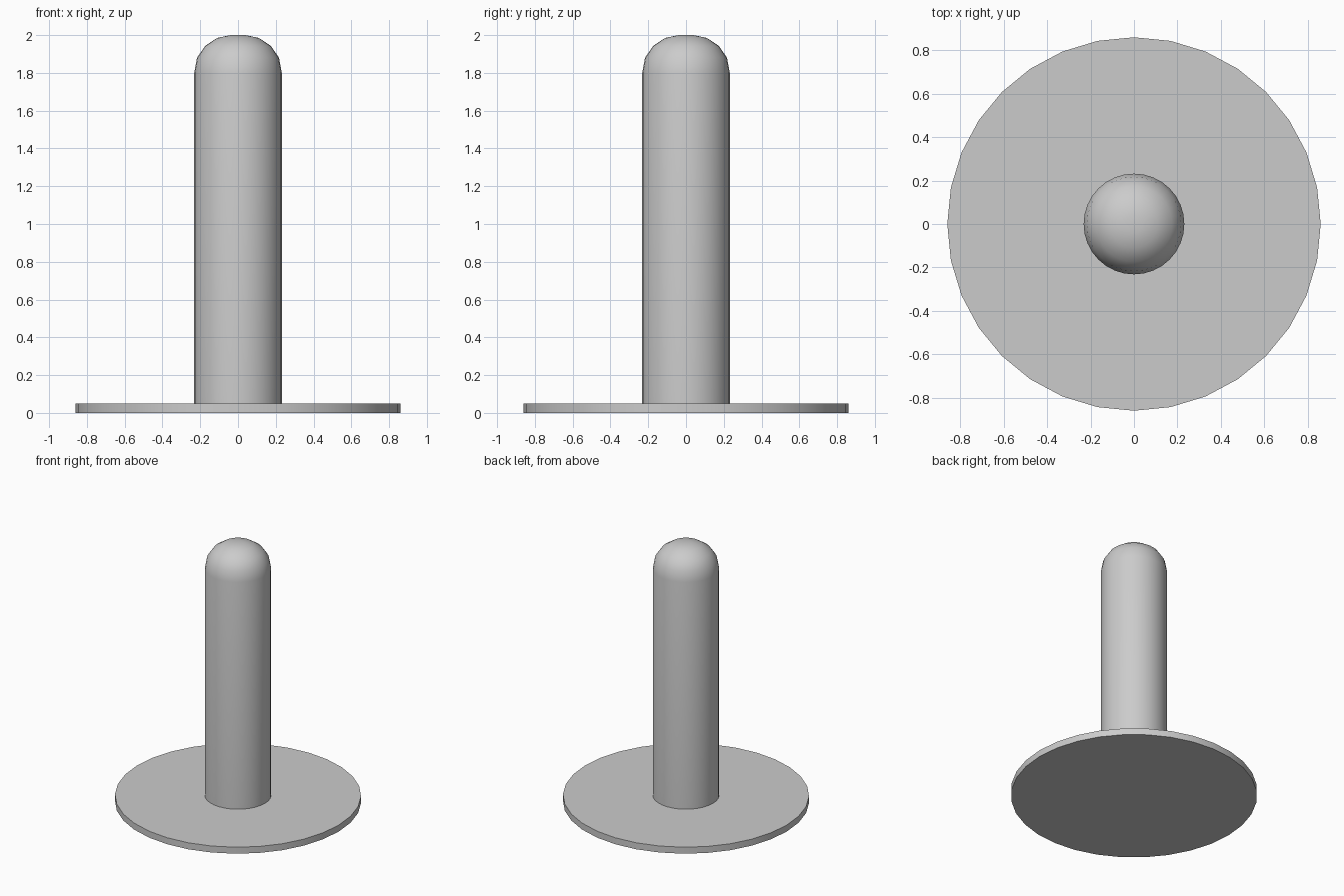
import bpy, bmesh
from math import radians, cos, sin, tau

if "Cube" in bpy.data.objects:
    bpy.data.objects.remove(bpy.data.objects["Cube"])


def lathe(name, profile, sides, angle):
    """Revolve (radius, z) points around z and close both ends."""
    bm = bmesh.new()
    rings = [[bm.verts.new((r * cos(tau * i / sides), r * sin(tau * i / sides), z))
              for i in range(sides)] for r, z in profile]
    for low, high in zip(rings, rings[1:]):
        for i in range(sides):
            j = (i + 1) % sides
            bm.faces.new((low[i], low[j], high[j], high[i]))
    bm.faces.new(rings[0][::-1])
    bm.faces.new(rings[-1])
    mesh = bpy.data.meshes.new(name)
    bm.to_mesh(mesh)
    bm.free()
    obj = bpy.data.objects.new(name, mesh)
    bpy.context.collection.objects.link(obj)
    bpy.ops.object.select_all(action='DESELECT')
    obj.select_set(True)
    bpy.context.view_layer.objects.active = obj
    bpy.ops.object.shade_smooth_by_angle(angle=radians(angle))
    return obj


# Flat round base plate with crisp rim
lathe("base_plate", [(0.86, 0), (0.86, 0.05)], 32, 30)

# Upright post with a rounded tip, seated slightly into the plate
lathe("post", [(0.232, 0.04), (0.232, 1.8), (0.217, 1.88), (0.175, 1.942),
               (0.11, 1.985), (0.04, 2.0)], 32, 40)
